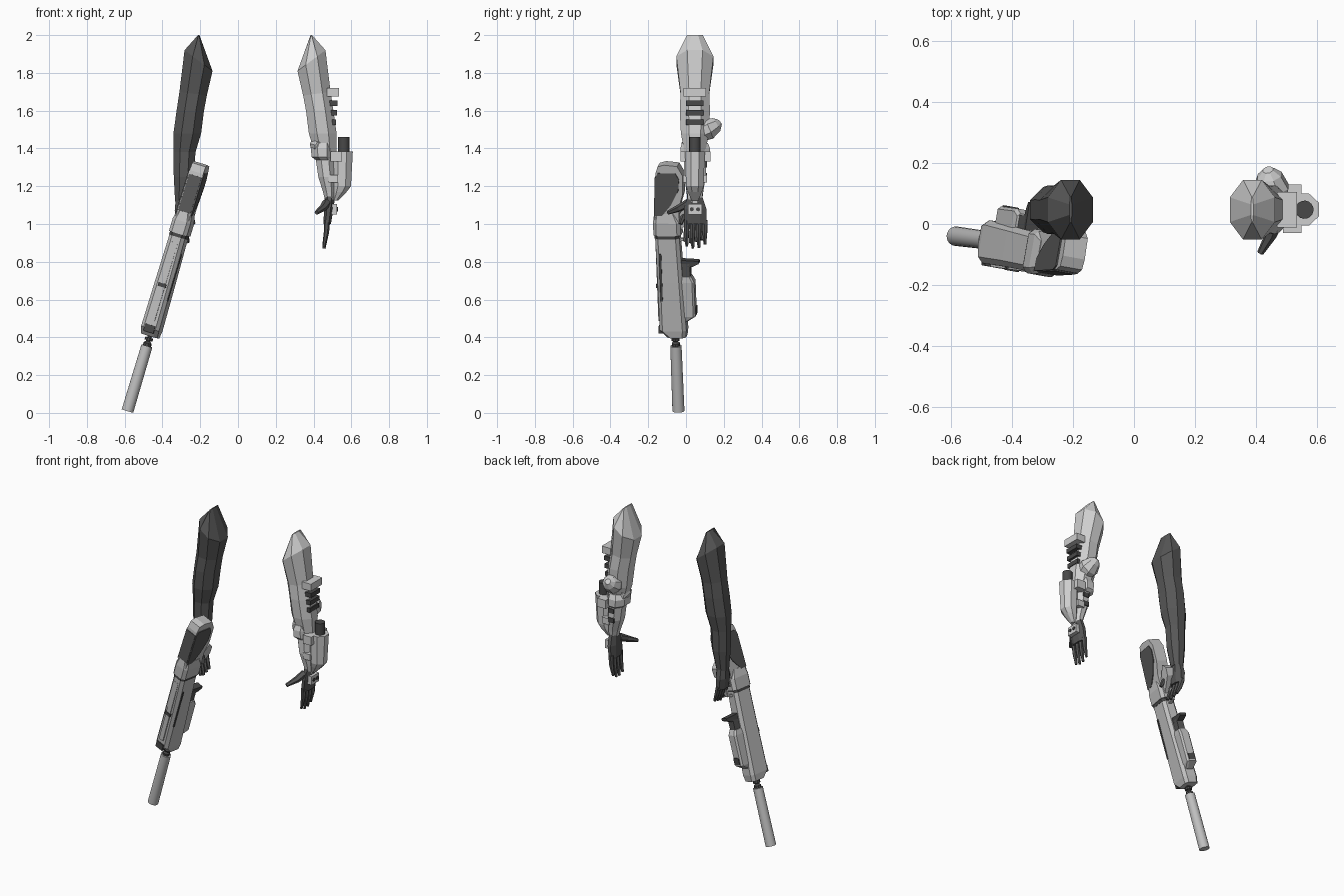
import bpy, bmesh, math
from mathutils import Vector as V

if "Cube" in bpy.data.objects:
    bpy.data.objects.remove(bpy.data.objects["Cube"])

def mat(name, v):
    m = bpy.data.materials.new(name)
    m.diffuse_color = (v, v, v, 1)
    m.use_nodes = True
    m.node_tree.nodes["Principled BSDF"].inputs["Base Color"].default_value = m.diffuse_color
    return m

DARK = mat("dark sleeve", 0.095)
BLACK = mat("black trim", 0.065)
GUN = mat("gun grey", 0.53)
LIGHT = mat("light armour", 0.62)

def loft(name, rings, m):
    """Skin a list of equal-length point rings and cap both ends."""
    bm = bmesh.new()
    vs = [[bm.verts.new(p) for p in r] for r in rings]
    n = len(vs[0])
    for a, b in zip(vs, vs[1:]):
        for i in range(n):
            bm.faces.new((a[i], a[(i + 1) % n], b[(i + 1) % n], b[i]))
    bm.faces.new(vs[0])
    bm.faces.new(vs[-1])
    bmesh.ops.recalc_face_normals(bm, faces=bm.faces)
    me = bpy.data.meshes.new(name)
    bm.to_mesh(me)
    bm.free()
    me.materials.append(m)
    ob = bpy.data.objects.new(name, me)
    bpy.context.collection.objects.link(ob)
    return ob

def tube(name, pts, radii, m, n=6):
    """Tapered tube along a path of points."""
    pts = [V(p) for p in pts]
    rings = []
    for i, p in enumerate(pts):
        d = (pts[min(i + 1, len(pts) - 1)] - pts[max(i - 1, 0)]).normalized()
        a = d.cross(V((0.1, 1, 0.05))).normalized()
        b = d.cross(a)
        rings.append([p + radii[i] * (a * math.cos(k * math.tau / n) + b * math.sin(k * math.tau / n))
                      for k in range(n)])
    return loft(name, rings, m)

def oval(z, x0, x1, y0, y1, tilt=0.0, n=8):
    """Horizontal ring filling the given extents, tilted along x."""
    cx, cy, k = (x0 + x1) / 2, (y0 + y1) / 2, math.cos(math.pi / n)
    out = []
    for i in range(n):
        a = (i + 0.5) * math.tau / n
        dx = math.cos(a) / k
        out.append(V((cx + dx * (x1 - x0) / 2, cy + math.sin(a) / k * (y1 - y0) / 2, z - tilt * dx)))
    return out

def box(name, x0, x1, y0, y1, z0, z1, m):
    return loft(name, [[V((x, y, z)) for x, y in ((x0, y0), (x1, y0), (x1, y1), (x0, y1))]
                       for z in (z0, z1)], m)

def smooth(ob):
    bpy.context.view_layer.objects.active = ob
    ob.select_set(True)
    bpy.ops.object.shade_smooth_by_angle(angle=math.radians(40))
    ob.select_set(False)

# ---- sleeves: shared upper arm, z / x range / half depth / tilt
YC = 0.047
UPPER = [(2.0, -.212, -.204, .042, 0), (1.865, -.283, -.135, .098, .055), (1.69, -.31, -.165, .076, .01),
         (1.60, -.325, -.18, .08, 0), (1.48, -.342, -.195, .074, 0), (1.38, -.342, -.225, .055, 0)]
LOWER = [(1.25, -.34, -.235, .055, 0), (1.12, -.333, -.262, .038, 0)]

def sleeve(name, rows, m, mirror):
    rings = [oval(z, a, b, YC - h, YC + h, t) for z, a, b, h, t in rows]
    if mirror:
        rings = [[V((0.18 - p.x, p.y, p.z)) for p in r] for r in rings]
    return loft(name, rings, m)

sleeve("dark_sleeve", UPPER + LOWER, DARK, False)
sleeve("light_upper_arm", UPPER, LIGHT, True)

# ---- gripping hand
loft("grip_palm", [oval(1.13, -.33, -.265, .01, .085), oval(1.07, -.335, -.265, -.005, .1),
                   oval(1.0, -.325, -.27, -.005, .1)], DARK)
for i in range(4):
    y = .005 + .029 * i
    tube(f"grip_finger_{i + 1}", [(-.30, y, 1.02), (-.285, y - .003, .965), (-.265, y - .01, .90 + .008 * abs(i - 1))],
         [.017, .015, .009], DARK)
tube("grip_thumb", [(-.29, .02, 1.09), (-.25, -.01, 1.05), (-.235, -.03, 1.0)], [.02, .016, .01], DARK)

# ---- armoured forearm
loft("elbow_cuff", [oval(1.43, .40, .50, -.02, .115), oval(1.40, .385, .505, -.03, .128),
                    oval(1.355, .39, .505, -.03, .128), oval(1.34, .41, .50, -.015, .11)], LIGHT)
loft("light_forearm", [oval(1.39, .405, .505, -.01, .105), oval(1.25, .425, .515, -.012, .106),
                       oval(1.17, .45, .515, .005, .09), oval(1.11, .465, .51, .015, .08)], LIGHT)
tube("elbow_pad", [(.45, .08, 1.49), (.45, .12, 1.505), (.445, .16, 1.525), (.44, .178, 1.54)],
     [.055, .062, .042, .018], LIGHT, 8)
tube("elbow_knob", [(.43, -.015, 1.41), (.415, .03, 1.42), (.415, .09, 1.42)], [.025, .036, .03], LIGHT, 8)

# forearm slots on the back
for i in range(2):
    z = 1.30 - .06 * i
    box(f"back_slot_{i + 1}", .445, .485, .102, .110, z, z + .03, BLACK)

# upper-arm fins
loft("fin_block", [oval(1.72, .47, .535, .0, .095, 0, 4), oval(1.675, .47, .535, .0, .095, 0, 4)], LIGHT).hide_render = True
bpy.data.objects.remove(bpy.data.objects["fin_block"])
box("fin_block", .47, .535, -.012, .105, 1.675, 1.72, LIGHT)
for i in range(3):
    box(f"fin_{i + 1}", .475, .528 - .004 * i, .0, .092, 1.625 - .05 * i, 1.653 - .05 * i, BLACK)

# wrist launcher
loft("launcher_body", [oval(1.385, .495, .608, -.005, .1), oval(1.20, .50, .598, .0, .093),
                       oval(1.17, .50, .575, .01, .085), oval(1.125, .50, .53, .03, .065)], LIGHT)
smooth(tube("launcher_barrel", [(.56, .047, 1.36), (.56, .047, 1.46)], [.03, .03], BLACK, 16))
box("launcher_mount", .49, .55, -.03, .13, 1.33, 1.385, LIGHT)
box("launcher_strap", .48, .53, -.015, .11, 1.22, 1.26, LIGHT)

# ---- open hand
loft("open_palm", [oval(1.15, .46, .51, .01, .085), oval(1.08, .455, .505, -.012, .108),
                   oval(1.0, .453, .492, -.008, .11)], DARK)
for i in range(4):
    y, drop = .004 + .032 * i, (.012, 0, .003, .022)[i]
    tube(f"open_finger_{i + 1}", [(.472, y, 1.02), (.468, y, .955), (.455, y, .87 + drop)],
         [.016, .014, .008], DARK)
tube("open_thumb", [(.47, .015, 1.11), (.45, -.035, 1.085), (.415, -.095, 1.06)], [.025, .02, .011], DARK)
box("knuckle_plate", .495, .525, .01, .085, 1.05, 1.105, LIGHT)
for i, y in enumerate((.031, .064)):
    tube(f"knuckle_stud_{i + 1}", [(.52, y, 1.078), (.53, y, 1.078)], [.011, .011], BLACK, 8)

# ---- gun frame: t along barrel, s sideways, h towards its top
O = V((-.585, -.04, .01))
D = V((.285, -.037, .957)).normalized()
U = V((-.18, -1, 0))
U = (U - D * U.dot(D)).normalized()
S = D.cross(U)

def G(t, s, h):
    return O + D * t + S * s + U * h

def section(t, h0, h1, w, c=.018):
    """Chamfered rectangular slice of the gun."""
    pts = [(w, h0 + c), (w, h1 - c), (w - c, h1), (c - w, h1), (-w, h1 - c), (-w, h0 + c), (c - w, h0), (w - c, h0)]
    return [G(t, s, h) for s, h in pts]

def gun_part(name, rows, m, c=.018):
    return loft(name, [section(*r, c) for r in rows], m)

def plate(name, prof, s0, s1, m):
    return loft(name, [[G(t, s, h) for t, h in prof] for s in (s0, s1)], m)

def gbox(name, t0, t1, s0, s1, h0, h1, m):
    return plate(name, [(t0, h0), (t1, h0), (t1, h1), (t0, h1)], s0, s1, m)

# silencer and neck
smooth(tube("silencer", [G(0, 0, 0), G(.36, 0, 0)], [.032, .03], GUN, 20))
tube("muzzle_neck", [G(.355, 0, 0), G(.375, 0, 0), G(.385, 0, 0), G(.43, 0, 0)], [.022, .022, .012, .012], BLACK, 10)
tube("muzzle_ring", [G(.39, 0, 0), G(.405, 0, 0)], [.022, .022], BLACK, 10)

# main body and receiver
gun_part("gun_body", [(.415, -.06, .04, .045), (.455, -.065, .078, .05), (.72, -.055, .08, .047),
                      (.97, -.045, .085, .043)], GUN)
gun_part("receiver_band", [(.962, -.045, .088, .045), (.98, -.045, .088, .045)], BLACK)
gun_part("receiver", [(.98, -.055, .092, .05), (1.05, -.055, .092, .05), (1.1, -.035, .085, .04)], GUN)

# top rail, sight, clamp and side strip
gbox("top_rail", .50, .93, -.016, .016, .078, .086, GUN)
gbox("front_sight", .435, .475, -.028, .028, .06, .085, BLACK)
gbox("rail_clamp", .685, .705, -.022, .022, .08, .09, BLACK)
gbox("right_side_strip", .62, .88, .043, .05, .052, .064, BLACK)

# foregrip underneath and its hook
gun_part("foregrip", [(.50, -.07, -.04, .025), (.53, -.115, -.04, .034), (.72, -.115, -.04, .034),
                      (.75, -.10, -.04, .03)], GUN, .01)
gbox("foregrip_end", .54, .58, -.022, .022, -.12, -.10, BLACK)
gbox("foregrip_rail", .74, .82, -.022, .022, -.095, -.04, DARK)
plate("foregrip_hook", [(.80, -.04), (.805, -.11), (.82, -.142), (.835, -.142), (.84, -.04)], -.022, .022, BLACK)

# stock with dark cheek panels and pistol grip
STOCK = [(1.05, .083), (1.12, .079), (1.32, .068), (1.36, .055), (1.37, .02), (1.363, -.05), (1.31, -.078),
         (1.21, -.075), (1.13, -.05), (1.05, -.05)]
plate("stock", STOCK, -.038, .038, GUN)
PANEL = [(1.09, .082), (1.30, .07), (1.325, .055), (1.325, -.04), (1.29, -.058), (1.23, -.052), (1.15, -.01),
         (1.09, .04)]
plate("stock_right_panel", PANEL, .036, .043, DARK)
plate("stock_left_panel", PANEL, -.043, -.036, DARK)
plate("stock_top_panel", [(1.10, .07), (1.10, .084), (1.30, .073), (1.30, .06)], -.034, .036, DARK)
plate("pistol_grip", [(1.0, -.05), (1.08, -.04), (1.17, -.10), (1.14, -.13), (1.09, -.125)], -.024, .024, GUN)
plate("trigger_guard", [(.94, -.04), (.95, -.085), (1.02, -.095), (1.02, -.085), (.96, -.077), (.955, -.04)],
      -.012, .012, GUN)
